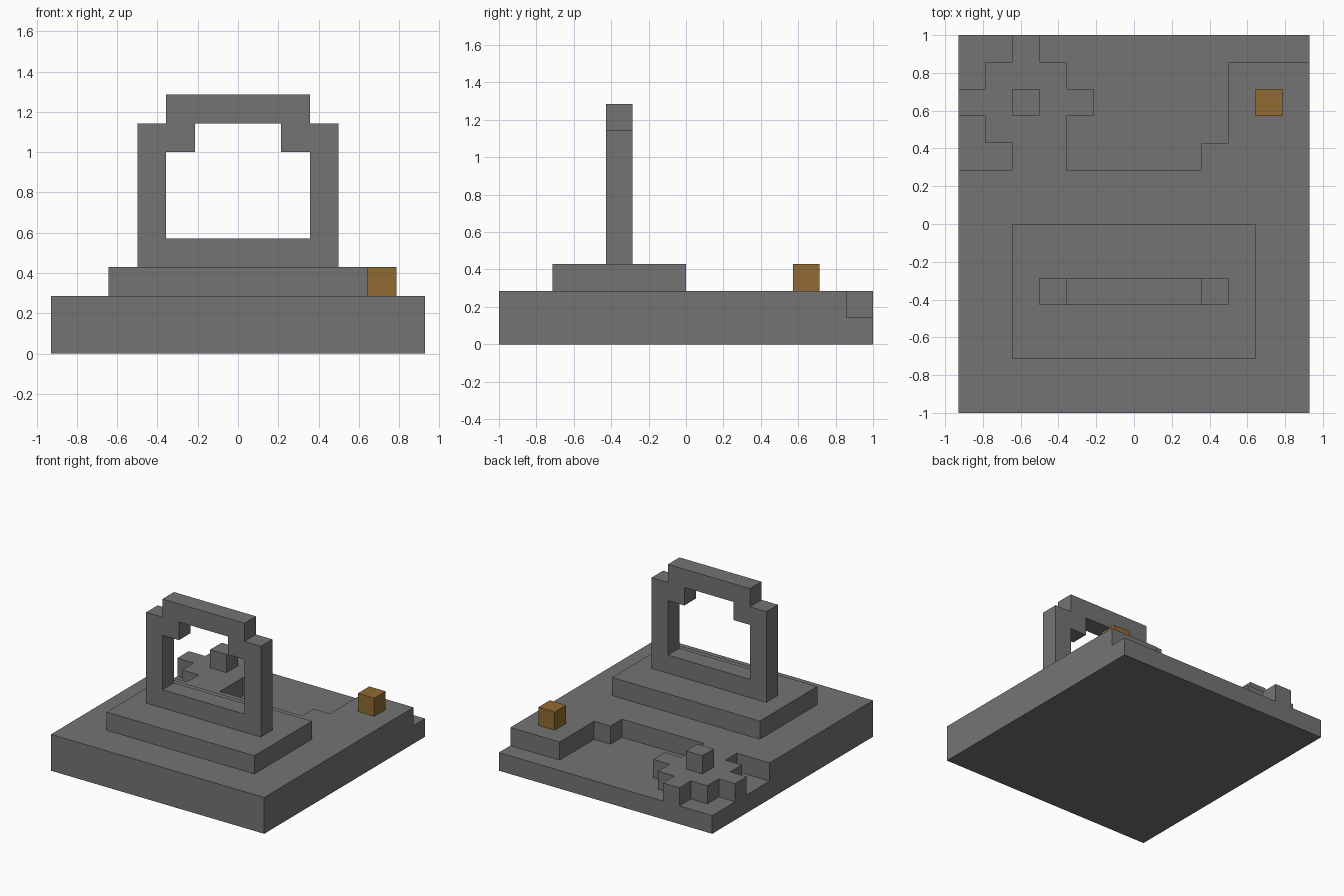
import bpy
import bmesh
from mathutils import Vector

# Everything sits on a block grid: 13 wide, 14 deep
UNIT = 1 / 7
WIDTH, DEPTH = 13, 14

default_cube = bpy.data.objects.get("Cube")
if default_cube:
    bpy.data.objects.remove(default_cube, do_unlink=True)


def make_material(name, color):
    mat = bpy.data.materials.new(name)
    mat.use_nodes = True
    mat.diffuse_color = color
    mat.node_tree.nodes["Principled BSDF"].inputs["Base Color"].default_value = color
    return mat


def prism(name, outline, start, end, mat, upright=False, mirrored=False):
    """Extrude an outline (in blocks) upward, or backward if upright."""
    def place(a, b, c):
        if upright:  # a is measured from the centre plane
            return Vector((a, c - DEPTH / 2, b)) * UNIT
        return Vector((a - WIDTH / 2, b - DEPTH / 2, c)) * UNIT

    bm = bmesh.new()
    face = bm.faces.new([bm.verts.new(place(a, b, start)) for a, b in outline])
    grown = bmesh.ops.extrude_face_region(bm, geom=[face], use_keep_orig=True)
    moved = [g for g in grown["geom"] if isinstance(g, bmesh.types.BMVert)]
    shift = place(0, 0, end) - place(0, 0, start)
    bmesh.ops.translate(bm, verts=moved, vec=shift)
    bmesh.ops.recalc_face_normals(bm, faces=bm.faces[:])
    if mirrored:  # open the seam on the centre plane
        seam = [f for f in bm.faces if all(abs(v.co.x) < UNIT / 100 for v in f.verts)]
        bmesh.ops.delete(bm, geom=seam, context="FACES")
    mesh = bpy.data.meshes.new(name)
    bm.to_mesh(mesh)
    bm.free()
    mesh.materials.append(mat)
    obj = bpy.data.objects.new(name, mesh)
    bpy.context.collection.objects.link(obj)
    if mirrored:
        obj.modifiers.new("Mirror", "MIRROR").use_clip = True
    return obj


def rect(x0, y0, x1, y1):
    return [(x0, y0), (x1, y0), (x1, y1), (x0, y1)]


stone = make_material("grey stone", (0.175, 0.175, 0.175, 1))
wood = make_material("orange brown", (0.285, 0.147, 0.033, 1))

# Ground: full lower slab, then upper slab with the sunken bay and stepped islet
prism("lower_slab", rect(0, 0, WIDTH, DEPTH), 0, 1, stone)
shore = [(0, 0), (13, 0), (13, 13), (10, 13), (10, 10), (9, 10), (9, 9), (4, 9),
         (4, 11), (5, 11), (5, 12), (4, 12), (4, 13), (3, 13), (3, 14), (2, 14),
         (2, 13), (1, 13), (1, 12), (0, 12), (0, 11), (1, 11), (1, 10), (2, 10),
         (2, 9), (0, 9)]
prism("upper_slab", shore, 1, 2, stone)

# Plinth and small blocks
prism("plinth", rect(2, 2, 11, 7), 2, 3, stone)
prism("islet_block", rect(2, 11, 3, 12), 2, 3, stone)
prism("corner_block", rect(11, 11, 12, 12), 2, 3, wood)

# Gateway frame: half profile mirrored across the centre
half_frame = [(0, 3), (3.5, 3), (3.5, 8), (2.5, 8), (2.5, 9), (0, 9),
              (0, 8), (1.5, 8), (1.5, 7), (2.5, 7), (2.5, 4), (0, 4)]
prism("gateway_frame", half_frame, 4, 5, stone, upright=True, mirrored=True)
